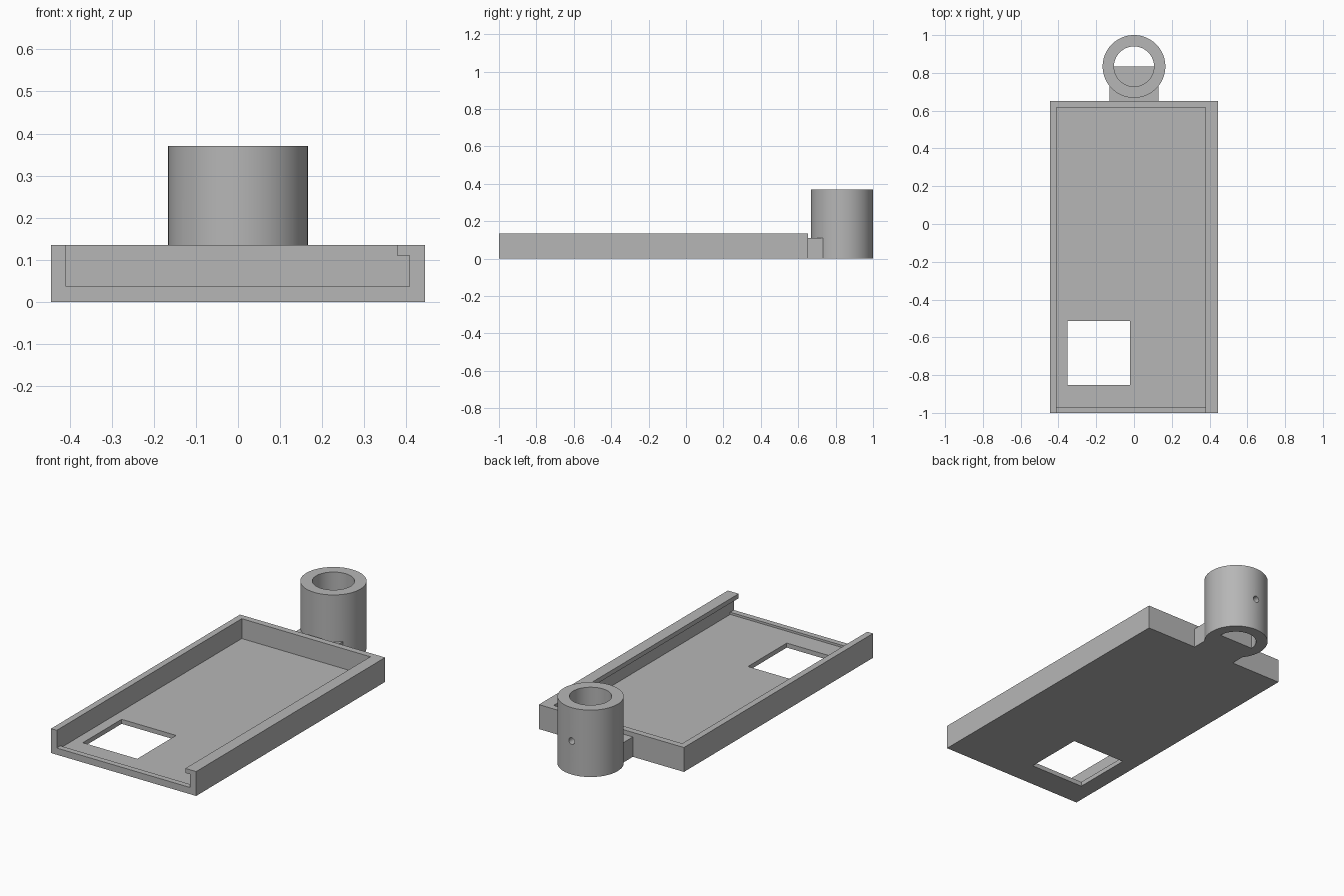
import bpy
import bmesh
import math
from mathutils import Matrix, Vector

old = bpy.data.objects.get("Cube")
if old:
    bpy.data.objects.remove(old, do_unlink=True)

grey = bpy.data.materials.new("plain grey")
grey.use_nodes = True
colour = (0.47, 0.47, 0.47, 1)
grey.diffuse_color = colour
grey.node_tree.nodes["Principled BSDF"].inputs["Base Color"].default_value = colour


def make(name, bm):
    bmesh.ops.recalc_face_normals(bm, faces=bm.faces)
    mesh = bpy.data.meshes.new(name)
    bm.to_mesh(mesh)
    bm.free()
    mesh.materials.append(grey)
    obj = bpy.data.objects.new(name, mesh)
    bpy.context.collection.objects.link(obj)
    return obj


def prism(name, section, y0, y1):
    """Extrude an x-z section along y."""
    bm = bmesh.new()
    face = bm.faces.new([bm.verts.new((x, y0, z)) for x, z in section])
    new = bmesh.ops.extrude_face_region(bm, geom=[face])["geom"]
    verts = [v for v in new if isinstance(v, bmesh.types.BMVert)]
    bmesh.ops.translate(bm, verts=verts, vec=(0, y1 - y0, 0))
    return make(name, bm)


def box(name, x0, x1, y0, y1, z0, z1):
    return prism(name, [(x0, z0), (x1, z0), (x1, z1), (x0, z1)], y0, y1)


def cylinder(name, radius, depth, centre, sides=96, turn=0):
    bm = bmesh.new()
    matrix = Matrix.Translation(Vector(centre)) @ Matrix.Rotation(turn, 4, 'X')
    bmesh.ops.create_cone(bm, cap_ends=True, segments=sides, radius1=radius,
                          radius2=radius, depth=depth, matrix=matrix)
    return make(name, bm)


def combine(target, other, operation):
    """Apply a boolean and discard the tool object."""
    other.hide_render = True
    bpy.ops.object.select_all(action='DESELECT')
    bpy.context.view_layer.objects.active = target
    target.select_set(True)
    mod = target.modifiers.new("cut", 'BOOLEAN')
    mod.operation = operation
    mod.solver = 'EXACT'
    mod.object = other
    bpy.ops.object.modifier_apply(modifier=mod.name)
    bpy.data.objects.remove(other, do_unlink=True)


# Tray dimensions
HALF_W, FRONT, BACK, HEIGHT = 0.444, -1.0, 0.652, 0.135
FLOOR, SILL = 0.025, 0.037


def hollow(name, bottom, y0, y1):
    """Cavity whose section leaves an overhanging lip on the +x wall."""
    section = [(-0.409, bottom), (0.407, bottom), (0.407, 0.11),
               (0.378, 0.11), (0.378, 0.3), (-0.409, 0.3)]
    return prism(name, section, y0, y1)


# Open-fronted tray with a low front sill and a square window in the floor
tray = box("tray", -HALF_W, HALF_W, FRONT, BACK, 0, HEIGHT)
combine(tray, hollow("cavity_cutter", FLOOR, -0.968, 0.617), 'DIFFERENCE')
combine(tray, hollow("mouth_cutter", SILL, -1.1, -0.9), 'DIFFERENCE')
combine(tray, box("window_cutter", -0.353, -0.02, -0.852, -0.513, -0.1, 0.1), 'DIFFERENCE')

# Upright socket with a bore and a pin hole in its back
RING_Y, RADIUS, RING_H = 0.834, 0.166, 0.37
socket = cylinder("mounting_socket", RADIUS, RING_H, (0, RING_Y, RING_H / 2))
combine(socket, cylinder("bore_cutter", 0.106, 1, (0, RING_Y, 0)), 'DIFFERENCE')
combine(socket, cylinder("pin_cutter", 0.018, 0.2, (0, RING_Y + RADIUS, RING_H / 2),
                         24, math.pi / 2), 'DIFFERENCE')

# Bridge block joining the tray and closing half of the bore
combine(socket, box("bridge", -0.131, 0.131, BACK, RING_Y, 0, 0.11), 'UNION')

for obj in (tray, socket):
    bpy.ops.object.select_all(action='DESELECT')
    bpy.context.view_layer.objects.active = obj
    obj.select_set(True)
    bpy.ops.object.shade_smooth_by_angle(angle=math.radians(30))
